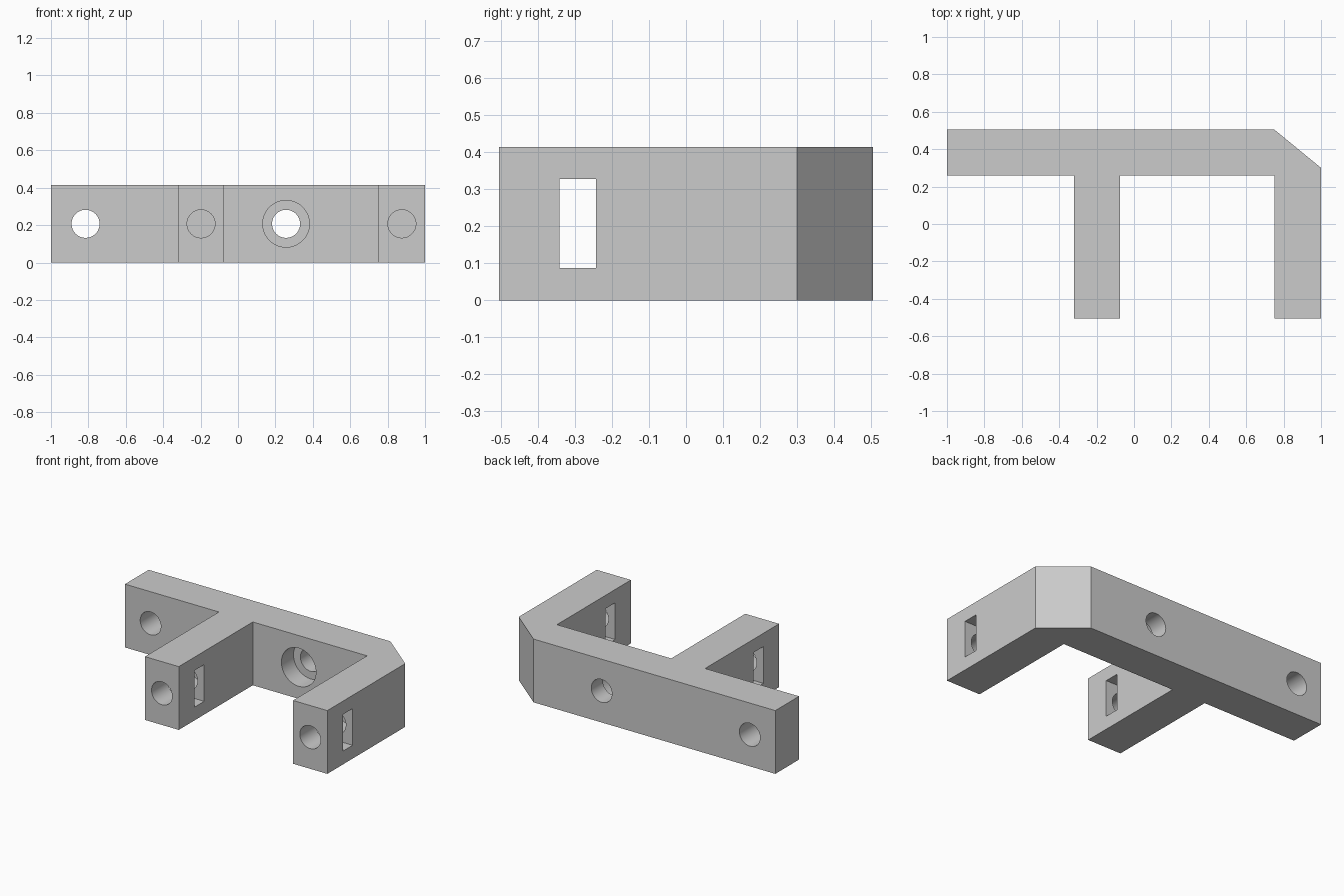
import bpy, bmesh, math

cube = bpy.data.objects.get("Cube")
if cube:
    bpy.data.objects.remove(cube, do_unlink=True)

HEIGHT = 0.414
MID = HEIGHT / 2
FRONT, BACK, BAR = -0.505, 0.505, 0.26      # y of leg ends, bar back, bar front
LEGS = [(-0.32, -0.075), (0.752, 1.0)]      # x range of each leg
BOLT_R = 0.075

grey = bpy.data.materials.new("plain_grey")
grey.use_nodes = True
colour = (0.6, 0.6, 0.6, 1)
grey.diffuse_color = colour
grey.node_tree.nodes["Principled BSDF"].inputs["Base Color"].default_value = colour


def prism(name, outline, height):
    """Extrude a flat outline upwards from the ground."""
    bm = bmesh.new()
    face = bm.faces.new([bm.verts.new((x, y, 0)) for x, y in outline])
    top = bmesh.ops.extrude_face_region(bm, geom=[face])["geom"]
    verts = [v for v in top if isinstance(v, bmesh.types.BMVert)]
    bmesh.ops.translate(bm, verts=verts, vec=(0, 0, height))
    bmesh.ops.recalc_face_normals(bm, faces=bm.faces[:])
    mesh = bpy.data.meshes.new(name)
    bm.to_mesh(mesh)
    bm.free()
    mesh.materials.append(grey)
    obj = bpy.data.objects.new(name, mesh)
    bpy.context.collection.objects.link(obj)
    return obj


def cut(body, cutter):
    """Subtract the cutter from the body, then discard it."""
    cutter.hide_render = True
    cutter.data.materials.append(grey)
    mod = body.modifiers.new("cut", "BOOLEAN")
    mod.operation = "DIFFERENCE"
    mod.solver = "EXACT"
    mod.object = cutter
    bpy.ops.object.select_all(action="DESELECT")
    body.select_set(True)
    bpy.context.view_layer.objects.active = body
    bpy.ops.object.modifier_apply(modifier=mod.name)
    bpy.data.objects.remove(cutter, do_unlink=True)


def bore(body, x, y0, y1, radius):
    """Round hole along y."""
    bpy.ops.mesh.primitive_cylinder_add(
        vertices=48, radius=radius, depth=y1 - y0,
        location=(x, (y0 + y1) / 2, MID), rotation=(math.pi / 2, 0, 0))
    cut(body, bpy.context.object)


def slot(body, x, width, y0, y1, z0, z1):
    """Rectangular nut slot along x."""
    bpy.ops.mesh.primitive_cube_add(size=1, location=(x, (y0 + y1) / 2, (z0 + z1) / 2))
    cutter = bpy.context.object
    cutter.scale = (width, y1 - y0, z1 - z0)
    bpy.context.view_layer.update()
    cut(body, cutter)


# Bracket body: long bar with two legs and one chamfered corner
(a, b), (c, d) = LEGS
bracket = prism("bracket", [
    (-1, BACK), (-1, BAR), (a, BAR), (a, FRONT), (b, FRONT), (b, BAR),
    (c, BAR), (c, FRONT), (d, FRONT), (d, 0.3), (0.75, BACK)], HEIGHT)

# Through holes in the bar, one with a counterbore on its front
for x in (-0.815, 0.257):
    bore(bracket, x, BAR - 0.1, BACK + 0.1, BOLT_R)
bore(bracket, 0.257, BAR - 0.1, BAR + 0.125, 0.125)

# Blind bolt holes and nut slots in the legs
for x0, x1 in LEGS:
    x = (x0 + x1) / 2
    bore(bracket, x, FRONT - 0.1, -0.1, BOLT_R)
    slot(bracket, x, x1 - x0 + 0.1, -0.342, -0.243, 0.087, 0.327)

# Smooth bores, sharp edges
bpy.ops.object.select_all(action="DESELECT")
bracket.select_set(True)
bpy.context.view_layer.objects.active = bracket
bpy.ops.object.shade_smooth_by_angle(angle=math.radians(30))
